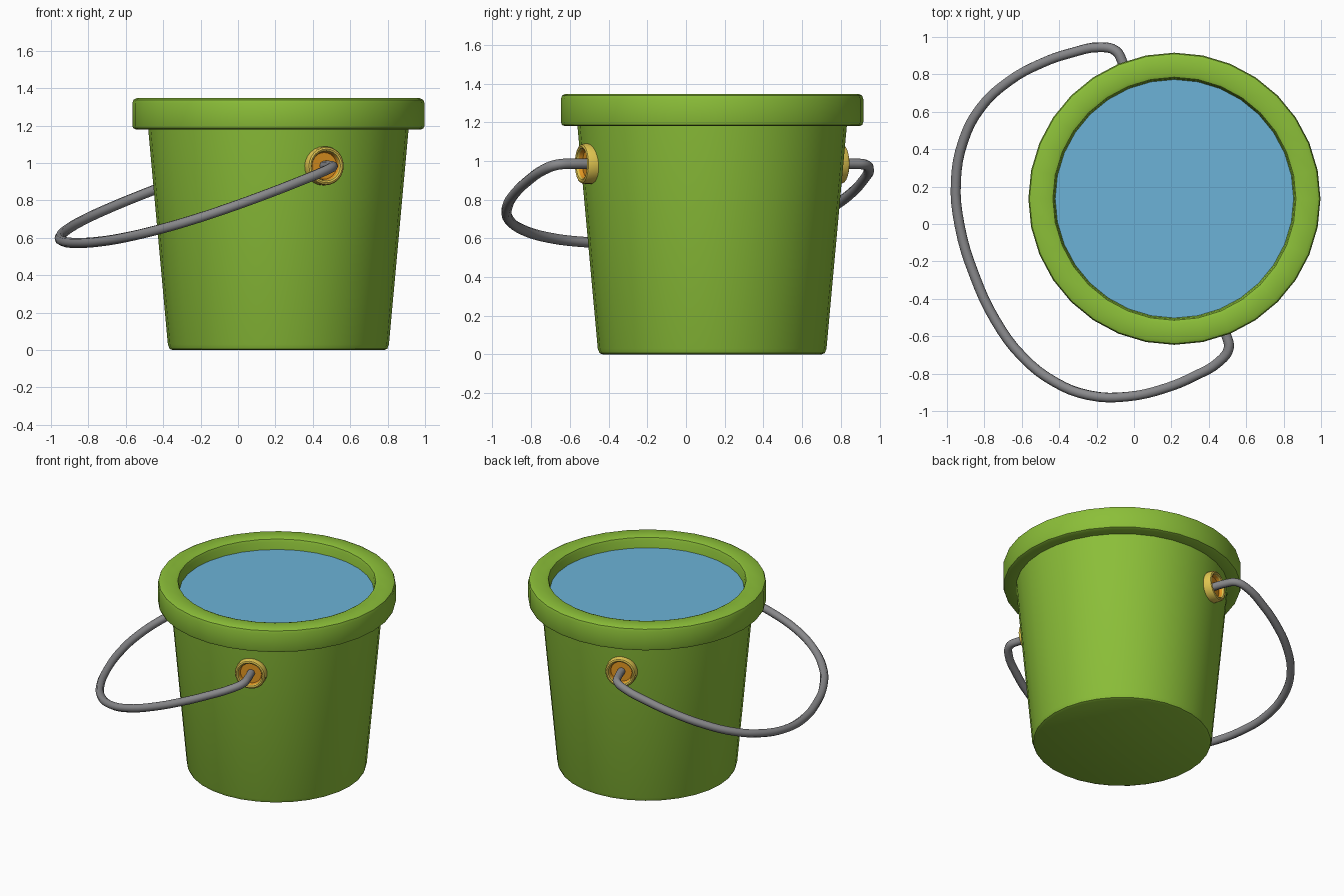
import bpy, bmesh, math
from mathutils import Vector, Matrix

if "Cube" in bpy.data.objects:
    bpy.data.objects.remove(bpy.data.objects["Cube"])

CENTRE = Vector((0.216, 0.135, 0))
TURN = math.radians(20.8)
AXIS = Vector((math.sin(TURN), -math.cos(TURN), 0))    # through both lugs
SIDE = Vector((-math.cos(TURN), -math.sin(TURN), 0))   # where the handle falls
LUG_Z = 0.985


def material(name, rgb):
    m = bpy.data.materials.new(name)
    m.diffuse_color = (*rgb, 1)
    m.use_nodes = True
    m.node_tree.nodes["Principled BSDF"].inputs["Base Color"].default_value = m.diffuse_color
    return m


green = material("green", (0.26, 0.52, 0.04))
blue = material("water blue", (0.15, 0.45, 0.68))
grey = material("grey metal", (0.25, 0.25, 0.26))
gold = material("gold", (0.75, 0.56, 0.08))
orange = material("orange", (0.75, 0.30, 0.015))


def smooth(ob, angle):
    bpy.ops.object.select_all(action='DESELECT')
    ob.select_set(True)
    bpy.context.view_layer.objects.active = ob
    bpy.ops.object.shade_smooth_by_angle(angle=math.radians(angle))


def lathe(name, profile, mat, matrix, sides=32, closed=False):
    """Spin (radius, height) points around local z."""
    bm = bmesh.new()
    vs = [bm.verts.new((r, 0, h)) for r, h in profile]
    es = [bm.edges.new(p) for p in zip(vs, vs[1:])]
    if closed:
        es.append(bm.edges.new((vs[-1], vs[0])))
    bmesh.ops.spin(bm, geom=vs + es, cent=(0, 0, 0), axis=(0, 0, 1),
                   angle=math.tau, steps=sides, use_duplicate=False)
    bmesh.ops.remove_doubles(bm, verts=bm.verts, dist=1e-4)
    bmesh.ops.recalc_face_normals(bm, faces=bm.faces)
    me = bpy.data.meshes.new(name)
    bm.to_mesh(me)
    bm.free()
    me.transform(matrix)
    me.materials.append(mat)
    ob = bpy.data.objects.new(name, me)
    bpy.context.collection.objects.link(ob)
    smooth(ob, 40)
    return ob


# bucket shell with rolled rim and hollow inside
place = Matrix.Translation(CENTRE)
lathe("bucket", [(0, 0), (0.565, 0), (0.582, 0.007), (0.591, 0.03), (0.696, 1.18),
                 (0.763, 1.18), (0.776, 1.186), (0.781, 1.2), (0.781, 1.32),
                 (0.775, 1.338), (0.757, 1.347), (0.668, 1.347), (0.65, 1.34),
                 (0.643, 1.322), (0.63, 1.2), (0.54, 0.06), (0, 0.06)], green, place)

# water
lathe("water", [(0, 1.27), (0.639, 1.27), (0.634, 1.25), (0, 1.25)], blue, place)

# handle lugs on both sides
for label, sign in (("front", 1), ("back", -1)):
    out = AXIS * sign
    m = (Matrix.Translation(CENTRE + out * 0.66 + Vector((0, 0, LUG_Z)))
         @ out.to_track_quat('Z', 'Y').to_matrix().to_4x4())
    lathe(label + "_lug_ring", [(0.104, 0), (0.104, 0.05), (0.099, 0.061), (0.09, 0.065),
                                (0.081, 0.061), (0.077, 0.05), (0.077, 0)],
          gold, m, 24, closed=True)
    lathe(label + "_lug_socket", [(0, 0), (0.078, 0), (0.0765, 0.05), (0.071, 0.03), (0, 0.03)],
          orange, m, 24)

# handle: half path (along lug axis, away from it), mirrored
half = [(0.68, 0), (0.78, 0), (0.85, 0.012), (0.897, 0.08), (0.925, 0.24), (0.93, 0.4),
        (0.9, 0.61), (0.82, 0.8), (0.69, 0.945), (0.5, 1.06), (0.27, 1.125)]
path = half + [(0, 1.145)] + [(-u, v) for u, v in reversed(half)]
curve = bpy.data.curves.new("handle", 'CURVE')
curve.dimensions = '3D'
curve.bevel_depth = 0.027
curve.bevel_resolution = 2
curve.use_fill_caps = True
curve.resolution_u = 4
sp = curve.splines.new('BEZIER')
sp.bezier_points.add(len(path) - 1)
for bp, (u, v) in zip(sp.bezier_points, path):
    bp.co = CENTRE + AXIS * u + SIDE * v + Vector((0, 0, LUG_Z - 0.36 * v))
    bp.handle_left_type = bp.handle_right_type = 'AUTO'
curve.materials.append(grey)
handle = bpy.data.objects.new("handle", curve)
bpy.context.collection.objects.link(handle)
bpy.ops.object.select_all(action='DESELECT')
handle.select_set(True)
bpy.context.view_layer.objects.active = handle
bpy.ops.object.convert(target='MESH')
smooth(bpy.context.view_layer.objects.active, 60)
